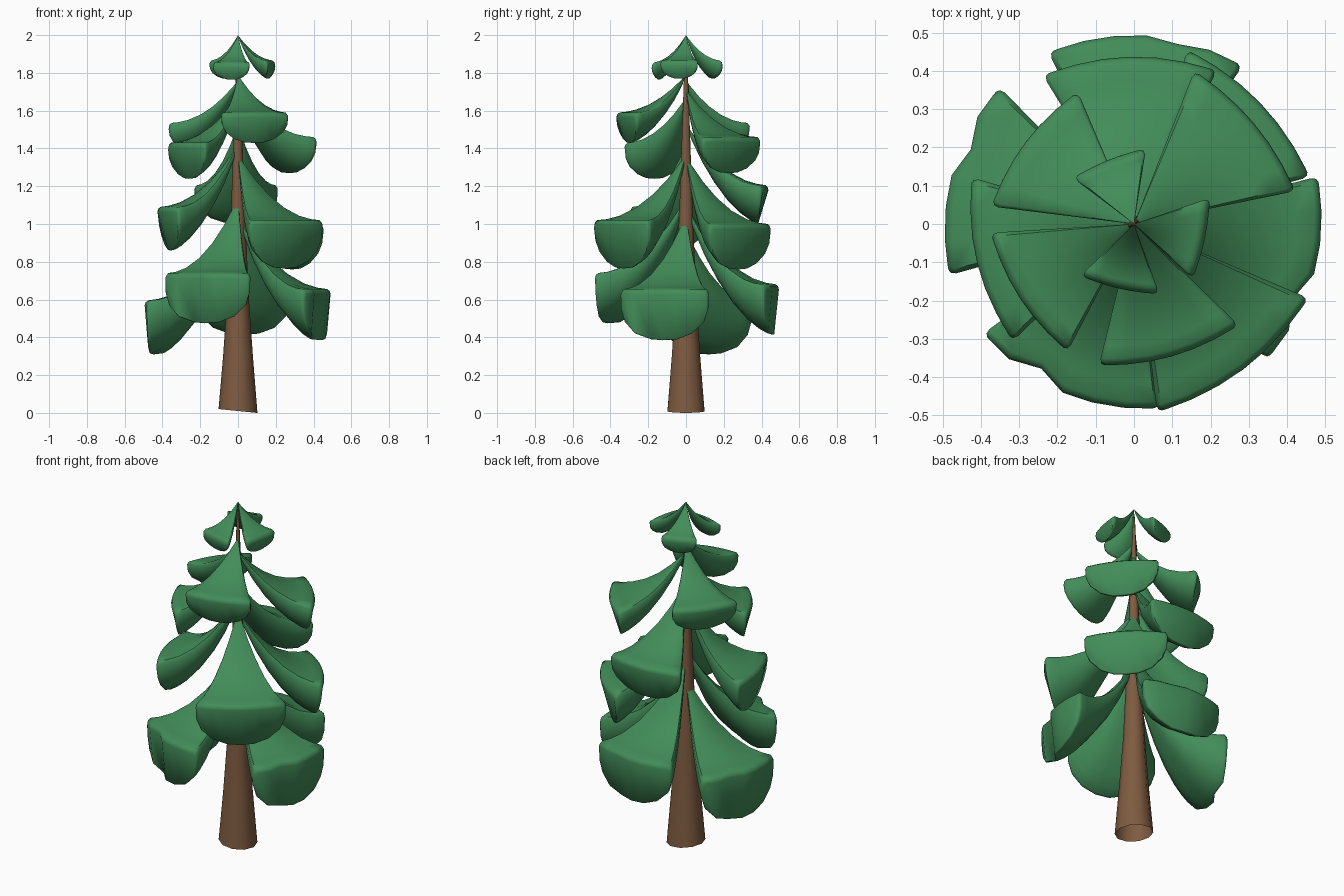
import bpy, bmesh, math

if "Cube" in bpy.data.objects:
    bpy.data.objects.remove(bpy.data.objects["Cube"])


def material(name, rgb):
    m = bpy.data.materials.new(name)
    m.diffuse_color = (*rgb, 1)
    m.use_nodes = True
    m.node_tree.nodes["Principled BSDF"].inputs["Base Color"].default_value = m.diffuse_color
    return m


GREEN = material("pine green", (0.055, 0.265, 0.10))
BROWN = material("bark brown", (0.21, 0.105, 0.052))


def finish(bm, name, mat, angle):
    bmesh.ops.recalc_face_normals(bm, faces=bm.faces[:])
    me = bpy.data.meshes.new(name)
    bm.to_mesh(me)
    bm.free()
    ob = bpy.data.objects.new(name, me)
    bpy.context.collection.objects.link(ob)
    me.materials.append(mat)
    bpy.ops.object.select_all(action='DESELECT')
    ob.select_set(True)
    bpy.context.view_layer.objects.active = ob
    bpy.ops.object.shade_smooth_by_angle(angle=math.radians(angle))
    return ob


def bridge(bm, a, b):
    n = len(a)
    for i in range(n):
        bm.faces.new((a[i], a[(i + 1) % n], b[(i + 1) % n], b[i]))


# Trunk: open tapering tube
bm = bmesh.new()
rings = []
for z, r in ((0.0, 0.103), (0.3, 0.079), (0.6, 0.058), (1.1, 0.036), (1.6, 0.018), (1.95, 0.005)):
    rings.append([bm.verts.new((r * math.cos(math.tau * i / 10), r * math.sin(math.tau * i / 10),
                                z if z else 0.01 - 0.1 * r * math.cos(math.tau * i / 10)))
                  for i in range(10)])
for a, b in zip(rings, rings[1:]):
    bridge(bm, a, b)
bm.faces.new(rings[-1])
finish(bm, "trunk", BROWN, 40)

# Bough cross-section: (sideways fraction, depth fraction), flat top and round belly
SECTION = [(-1, .07), (-.95, 0), (-.67, 0), (-.33, 0), (0, 0), (.33, 0), (.67, 0), (.95, 0), (1, .07),
           (1, .36), (.92, .62), (.67, .86), (.33, .98), (0, 1),
           (-.33, .98), (-.67, .86), (-.92, .62), (-1, .36)]


def bough(name, heading, half, radius, apex, rim, depth, flat, notch, lean):
    """Drooping wedge fanning out from the trunk."""
    bm = bmesh.new()
    h, w = math.radians(heading), math.radians(half)
    lip = 0.012                                  # rounding of the outer rim
    tip = bm.verts.new((0, 0, apex))
    rings = []
    # (distance along the bough, shrink of the section in units of lip)
    steps = [(t, 0) for t in (0.06, 0.2, 0.36, 0.54, 0.72, 0.86)]
    steps += [(1 - 1.5 * lip / radius, 0), (1 - 0.4 * lip / radius, 0.4), (1, 1.1)]
    for t, shrink in steps:
        top = apex - (apex - rim) * (1 - (1 - t) ** 2.12)
        su = 1 - shrink * lip / (radius * math.sin(w))
        sd = shrink * lip / depth
        ring = []
        for u, d in SECTION:
            a = u * w * su
            dd = d * (1 - 2.6 * sd) + 2 * sd
            r = radius * t * (1 + flat * (math.cos(w) / math.cos(a) - 1))
            r *= 1 - lean * d * d * t
            arch = 0.02 * t * (1 - t) * (1 - u * u) * (1 - d)
            z = top + arch - depth * t ** 0.6 * dd
            if u == -.33 and t > 0.6:            # dent in the outer edge
                r -= notch * (t - 0.6) / 0.4
            ring.append(bm.verts.new((r * math.cos(h + a), r * math.sin(h + a), z)))
        rings.append(ring)
    n = len(SECTION)
    for i in range(n):
        bm.faces.new((tip, rings[0][i], rings[0][(i + 1) % n]))
    for a, b in zip(rings, rings[1:]):
        bridge(bm, a, b)
    # Outer end, as upright strips across the section
    e = rings[-1]
    bm.faces.new((e[0], e[1], e[2], e[15], e[16], e[17]))
    for i in range(2, 6):
        bm.faces.new((e[i], e[i + 1], e[16 - i], e[17 - i]))
    bm.faces.new((e[6], e[7], e[8], e[9], e[10], e[11]))
    return finish(bm, name, GREEN, 55)


# tier: end flatness, underside lean, rows of
# (heading, half angle, radius, apex z, rim z, depth, dent)
TIERS = {
    "crown_bough": (0.7, .12, [(112, 31, .20, 2.0, 1.865, .10, 0), (-12, 31, .21, 2.0, 1.865, .10, 0),
                               (-103, 33, .195, 2.0, 1.855, .095, 0)]),
    "upper_bough": (0.4, .12, [(286, 30, .38, 1.79, 1.59, .165, 0), (143, 30, .375, 1.76, 1.535, .15, 0),
                               (40, 28.5, .43, 1.71, 1.46, .195, 0), (213, 29.5, .375, 1.67, 1.43, .195, 0)]),
    "middle_bough": (0.3, .12, [(91.5, 30, .455, 1.53, 1.205, .205, 0), (194, 30, .44, 1.42, 1.09, .235, 0),
                                (-53, 30, .495, 1.37, 1.02, .26, 0), (44, 29, .475, 1.36, 1.00, .245, 0)]),
    "lower_bough": (0.1, .05, [(247, 31, .485, 1.14, .74, .27, .03), (-15.5, 30, .495, 1.05, .655, .275, .03),
                               (165, 30.5, .50, .97, .595, .29, .025), (86, 30.5, .50, 1.10, .68, .27, .01)]),
}
for part, (flat, lean, rows) in TIERS.items():
    for i, (head, half, rad, apex, rim, depth, dent) in enumerate(rows, 1):
        bough(f"{part}_{i}", head, half, rad, apex, rim, depth, flat, dent, lean)
